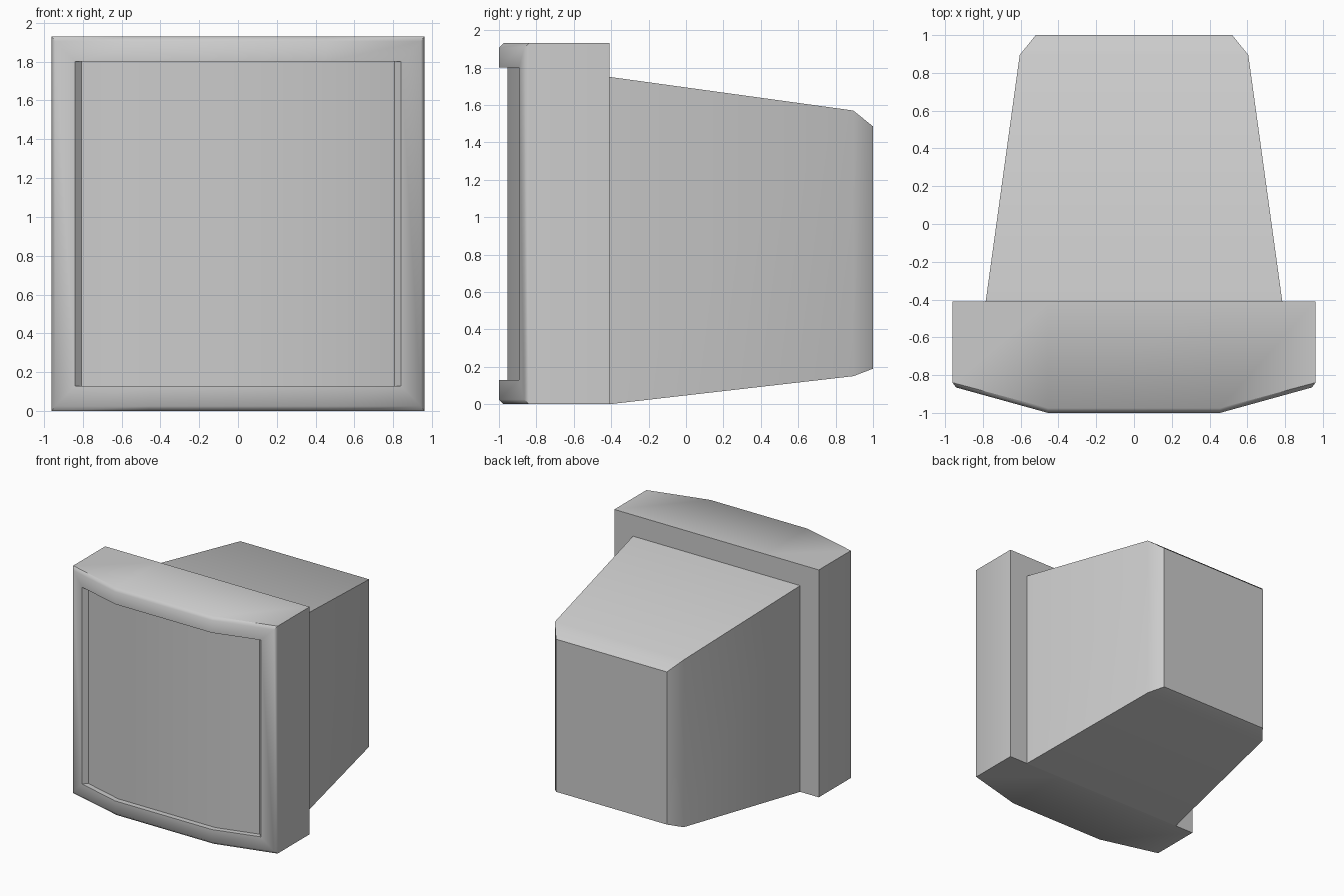
import bpy
import bmesh
import math

if "Cube" in bpy.data.objects:
    bpy.data.objects.remove(bpy.data.objects["Cube"])


def loft(name, rings, floor=None, caps=()):
    """Join equal-length point rings with quads; close the listed rings with an n-gon."""
    bm = bmesh.new()
    loops = [[bm.verts.new(p) for p in ring] for ring in rings]
    for a, b in zip(loops, loops[1:]):
        n = len(a)
        for i in range(n):
            j = (i + 1) % n
            bm.faces.new((a[i], a[j], b[j], b[i]))
    for c in caps:
        bm.faces.new(loops[c])
    if floor is not None:
        r = loops[floor]
        for i in range(len(r) // 2 - 1):
            bm.faces.new((r[i], r[i + 1], r[-2 - i], r[-1 - i]))
    bmesh.ops.recalc_face_normals(bm, faces=bm.faces)
    mesh = bpy.data.meshes.new(name)
    bm.to_mesh(mesh)
    bm.free()
    obj = bpy.data.objects.new(name, mesh)
    bpy.context.collection.objects.link(obj)
    bpy.ops.object.select_all(action='DESELECT')
    obj.select_set(True)
    bpy.context.view_layer.objects.active = obj
    bpy.ops.object.shade_smooth_by_angle(angle=math.radians(46))
    return obj


def bowed_ring(half_w, y_side, y_mid, z0, z1, kink=0.455):
    """Eight-point outline that bows forward between the two kinks."""
    row = [(-half_w, y_side), (-kink, y_mid), (kink, y_mid), (half_w, y_side)]
    return [(x, y, z0) for x, y in row] + [(x, y, z1) for x, y in reversed(row)]


def box_ring(half_w, y, z0, z1):
    return [(-half_w, y, z0), (half_w, y, z0), (half_w, y, z1), (-half_w, y, z1)]


# Front surround: block, chamfered front edge and rim around the screen opening
rim = bowed_ring(0.84, -0.893, -1.0, 0.13, 1.80)
loft("front_bezel", [
    bowed_ring(0.96, -0.41, -0.41, 0.0, 1.93),
    bowed_ring(0.96, -0.84, -0.975, 0.0, 1.93),
    bowed_ring(0.943, -0.865, -1.0, 0.025, 1.905),
    rim,
], floor=0)

# Recessed curved screen with its side walls
loft("screen", [rim, bowed_ring(0.805, -0.858, -0.955, 0.13, 1.80)], floor=1)

# Tapered rear housing with a chamfered back
loft("rear_housing", [
    box_ring(0.785, -0.41, 0.0, 1.75),
    box_ring(0.605, 0.895, 0.15, 1.57),
    box_ring(0.52, 1.0, 0.19, 1.485),
], caps=(2,))
